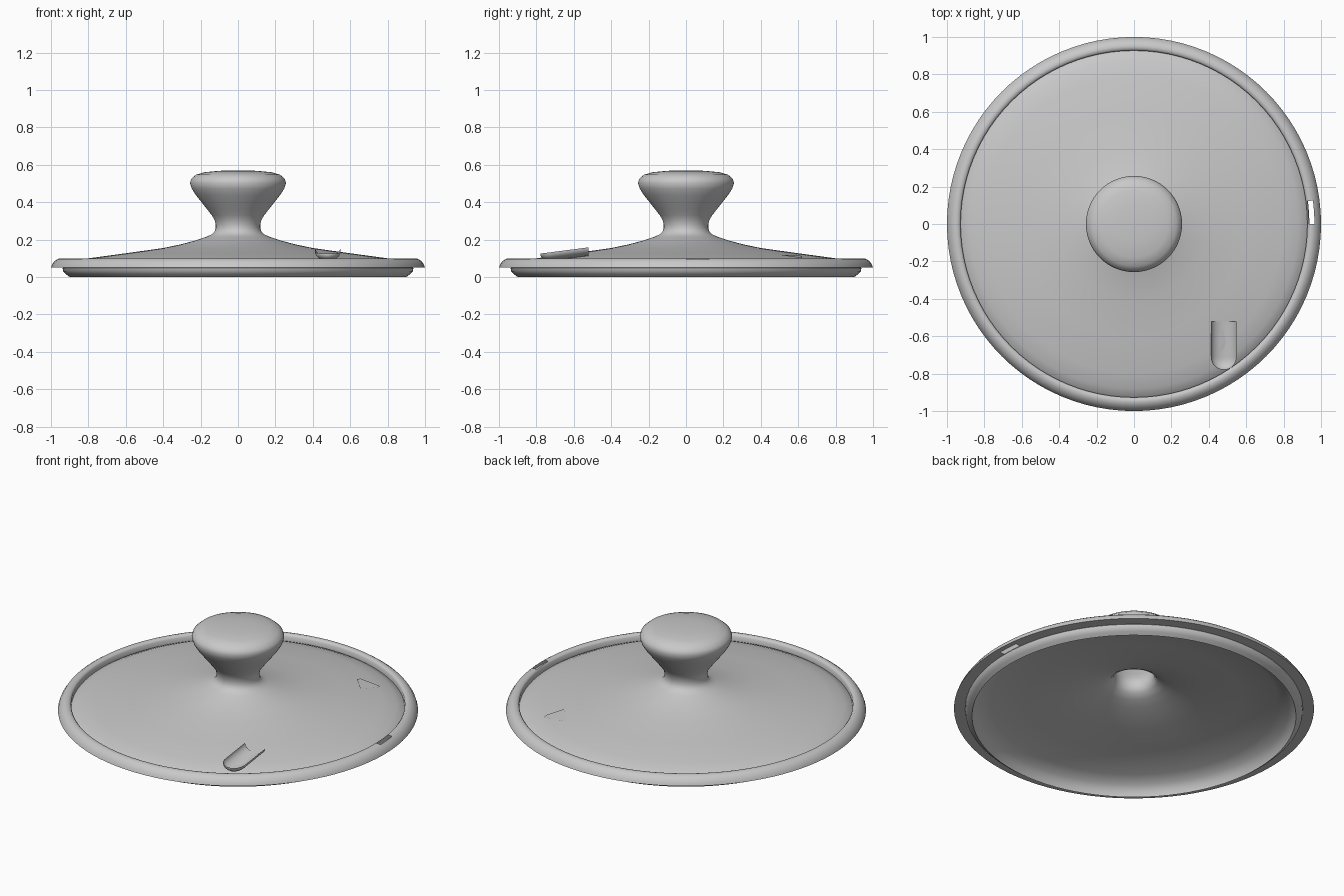
import bpy, bmesh, math

if "Cube" in bpy.data.objects:
    bpy.data.objects.remove(bpy.data.objects["Cube"], do_unlink=True)

# Single glazed grey material
SHADE = (0.58, 0.58, 0.58, 1)
grey = bpy.data.materials.new("glazed grey")
grey.use_nodes = True
grey.diffuse_color = SHADE
grey.node_tree.nodes["Principled BSDF"].inputs["Base Color"].default_value = SHADE


def finish(bm, name, angle=45):
    bmesh.ops.recalc_face_normals(bm, faces=bm.faces)
    mesh = bpy.data.meshes.new(name)
    bm.to_mesh(mesh)
    bm.free()
    mesh.materials.append(grey)
    obj = bpy.data.objects.new(name, mesh)
    bpy.context.collection.objects.link(obj)
    bpy.ops.object.select_all(action='DESELECT')
    obj.select_set(True)
    bpy.context.view_layer.objects.active = obj
    bpy.ops.object.shade_smooth_by_angle(angle=math.radians(angle))


def lathe(name, profile, chip=None, steps=96):
    bm = bmesh.new()
    verts = [bm.verts.new((r, 0, z)) for r, z in profile]
    edges = [bm.edges.new(pair) for pair in zip(verts, verts[1:])]
    bmesh.ops.spin(bm, geom=verts + edges, cent=(0, 0, 0), axis=(0, 0, 1),
                   angle=math.tau, steps=steps)
    bmesh.ops.remove_doubles(bm, verts=bm.verts, dist=0.0005)
    bmesh.ops.recalc_face_normals(bm, faces=bm.faces)
    if chip:
        bmesh.ops.delete(bm, geom=[f for f in bm.faces if chip(f.calc_center_median())],
                         context='FACES')
    finish(bm, name)


# Knob, sloping cover and skirt as one thin hollow shell
knob = [(0, 0.57), (0.1, 0.568), (0.18, 0.56), (0.225, 0.547), (0.25, 0.525), (0.257, 0.503),
        (0.247, 0.472), (0.225, 0.438), (0.195, 0.4), (0.165, 0.362), (0.14, 0.33),
        (0.125, 0.305), (0.119, 0.28), (0.119, 0.26), (0.126, 0.242)]
slope = [(0.142, 0.227), (0.17, 0.215), (0.23, 0.195), (0.3, 0.176), (0.4, 0.155),
         (0.6, 0.127), (0.8, 0.1), (0.88, 0.08), (0.93, 0.058)]
skirt = [(0.938, 0.048), (0.935, 0.03), (0.92, 0.015), (0.9, 0)]
underside = [(0.89, 0.03), (0.86, 0.06), (0.8, 0.088), (0.6, 0.117), (0.4, 0.145),
             (0.3, 0.166), (0.23, 0.185), (0.17, 0.204), (0.13, 0.226), (0.115, 0.25),
             (0.111, 0.28), (0.118, 0.31), (0.148, 0.355), (0.19, 0.41), (0.236, 0.475),
             (0.246, 0.503), (0.24, 0.525), (0.215, 0.54), (0.1, 0.559), (0, 0.561)]
lathe("cover_and_knob", knob + slope + skirt + underside)

# Raised rim, with a small chip on the left side
rim = [(0.93, 0.05), (0.97, 0.05), (1.0, 0.05), (0.995, 0.065), (0.982, 0.084),
       (0.965, 0.096), (0.95, 0.1), (0.935, 0.098), (0.927, 0.088), (0.927, 0.058)]
lathe("rim", rim,
      lambda c: 0.937 < c.to_2d().length < 0.968 and c.x > 0 and 0.01 < c.y < 0.13)

# Scoop-shaped steam vent: a sloping half pipe with a rounded front end
bm = bmesh.new()
RADIUS, DEPTH, TIP, BACK = 0.068, 0.045, -0.78, -0.52
rows = []
for y in [TIP + RADIUS * (1 - math.cos(i * math.pi / 16)) for i in range(1, 9)] + [BACK]:
    inset = max(0, TIP + RADIUS - y) / RADIUS
    scale = math.sqrt(1 - inset * inset)
    angles = [math.pi * (1 + k / 16) for k in range(17)]
    rows.append([bm.verts.new((0.48 + RADIUS * scale * math.cos(a), y,
                               0.125 + 0.13 * (y - TIP) + DEPTH * scale * math.sin(a)))
                 for a in angles])
for near, far in zip(rows, rows[1:]):
    for k in range(len(near) - 1):
        bm.faces.new((near[k], near[k + 1], far[k + 1], far[k]))
bm.faces.new(rows[0])
finish(bm, "steam_vent")

# Faint mark on the back of the cover, following its slope
bm = bmesh.new()
outline = [(0.385, 0.6), (0.48, 0.5), (0.53, 0.59), (0.53, 0.62), (0.4, 0.62)]
bm.faces.new([bm.verts.new((x, y, 0.212 - 0.135 * math.hypot(x, y))) for x, y in outline])
finish(bm, "back_mark")
